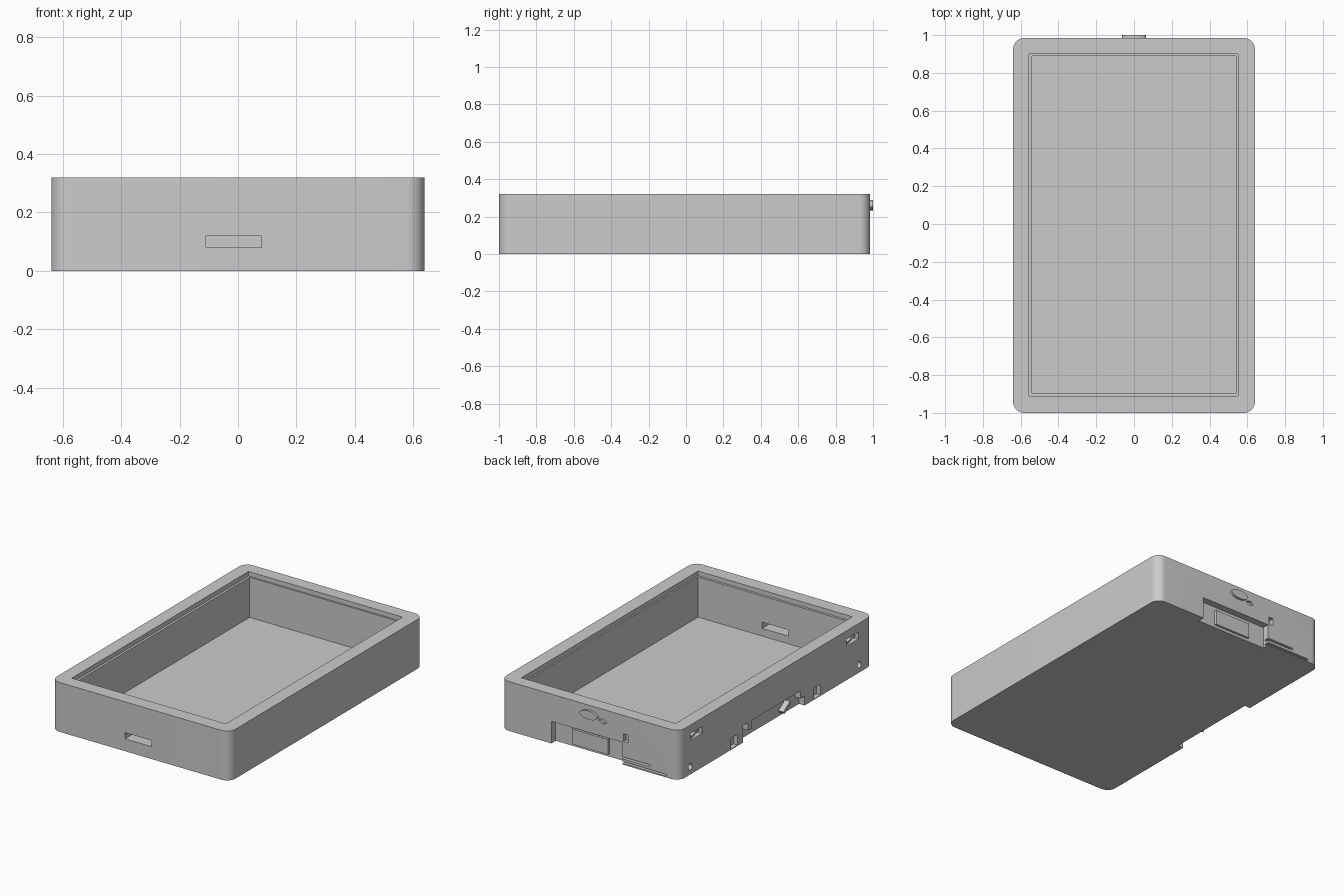
import bpy, bmesh, math
from mathutils import Matrix, Vector

if "Cube" in bpy.data.objects:
    bpy.data.objects.remove(bpy.data.objects["Cube"], do_unlink=True)

grey = bpy.data.materials.new("matte_grey")
grey.use_nodes = True
COLOUR = (0.6, 0.6, 0.6, 1)
grey.diffuse_color = COLOUR
grey.node_tree.nodes["Principled BSDF"].inputs["Base Color"].default_value = COLOUR

BACK, FRONT, SIDE, TOP = 0.985, -1.0, 0.64, 0.32


def add_mesh(name, bm):
    mesh = bpy.data.meshes.new(name)
    bm.to_mesh(mesh)
    bm.free()
    mesh.materials.append(grey)
    obj = bpy.data.objects.new(name, mesh)
    bpy.context.collection.objects.link(obj)
    return obj


def box(name, x, y, z, corner=0, turn=0):
    """Box from three (low, high) ranges, with rounded upright corners or a turn about x."""
    bm = bmesh.new()
    size = [b - a for a, b in (x, y, z)]
    mid = Vector([(a + b) / 2 for a, b in (x, y, z)])
    bmesh.ops.create_cube(bm, size=1, matrix=Matrix.Translation(mid)
                          @ Matrix.Rotation(turn, 4, "X") @ Matrix.Diagonal((*size, 1)))
    if corner:
        upright = [e for e in bm.edges if abs(e.verts[0].co.z - e.verts[1].co.z) > 0.01]
        bmesh.ops.bevel(bm, geom=upright, offset=corner, segments=10,
                        profile=0.5, affect="EDGES")
    return add_mesh(name, bm)


def disc(name, centre, radii, depth, axis):
    """Elliptical disc whose flat sides face along the given axis."""
    bm = bmesh.new()
    turn = Matrix.Rotation(math.pi / 2, 4, "X" if axis == "Y" else "Y")
    stretch = (radii[0], 1, radii[1]) if axis == "Y" else (1, radii[0], radii[1])
    bmesh.ops.create_cone(bm, cap_ends=True, segments=32, radius1=1, radius2=1, depth=depth,
                          matrix=Matrix.Translation(centre) @ Matrix.Diagonal((*stretch, 1)) @ turn)
    return add_mesh(name, bm)


def cut(cutter):
    mod = case.modifiers.new("cut", "BOOLEAN")
    mod.operation, mod.solver, mod.object = "DIFFERENCE", "EXACT", cutter
    bpy.context.view_layer.objects.active = case
    bpy.ops.object.modifier_apply(modifier=mod.name)
    bpy.data.objects.remove(cutter, do_unlink=True)


def cut_back(x, z, depth):
    cut(box("cutter", x, (BACK - depth, BACK + 0.1), z))


def cut_side(y, z, depth):
    cut(box("cutter", (-SIDE - 0.1, -SIDE + depth), y, z))


# Open tray with a stepped lip
case = box("case", (-SIDE, SIDE), (FRONT, BACK), (0, TOP), corner=0.06)
cut(box("cutter", (-0.54, 0.54), (-0.895, 0.89), (0.03, 0.5)))
cut(box("cutter", (-0.555, 0.55), (-0.91, 0.90), (0.29, 0.5)))

# Front slot through the wall
cut(box("cutter", (-0.11, 0.08), (-1.1, -0.8), (0.08, 0.12)))

# Back: connector bay, small ports and grooves
cut_back((-0.235, 0.276), (-0.1, 0.143), 0.045)
cut_back((-0.275, -0.24), (0.15, 0.2), 0.03)
cut_back((-0.43, -0.23), (0.037, 0.05), 0.03)
cut_back((-0.55, -0.23), (0.008, 0.02), 0.03)
cut(disc("cutter", (-0.09, BACK, 0.24), (0.026, 0.014), 0.03, "Y"))

# Side: latch bay, clip pockets, corner ports and pin holes
cut_side((-0.3, 0.33), (-0.1, 0.11), 0.04)
for y in (-0.43, 0.42):
    cut_side((y - 0.035, y + 0.035), (0.005, 0.075), 0.03)
for y in (-0.79, 0.81):
    cut_side((y - 0.06, y + 0.06), (0.22, 0.265), 0.03)
for y in (-0.86, 0.87):
    cut(disc("cutter", (-SIDE, y, 0.05), (0.02, 0.02), 0.05, "X"))

# Round corners shaded smoothly
bpy.ops.object.select_all(action="DESELECT")
case.select_set(True)
bpy.context.view_layer.objects.active = case
bpy.ops.object.shade_smooth_by_angle(angle=math.radians(25))

# Back button and connector plate
disc("back_button", (0, BACK, 0.262), (0.063, 0.028), 0.03, "Y")
box("connector_plate", (-0.108, 0.15), (BACK - 0.06, BACK - 0.03), (0.018, 0.116))

# Latch parts inside the side bay
for y, name in ((0.26, "rear_clip"), (-0.28, "front_clip")):
    box(name, (-SIDE, -SIDE + 0.06), (y - 0.02, y + 0.02), (0.06, 0.12))
box("latch_lever", (-SIDE + 0.005, -SIDE + 0.06), (-0.17, -0.09), (0.04, 0.06), turn=-0.6)
for y, name in ((-0.79, "front_port_bar"), (0.81, "rear_port_bar")):
    box(name, (-SIDE + 0.008, -SIDE + 0.04), (y - 0.04, y + 0.04), (0.235, 0.25), turn=-0.3)
